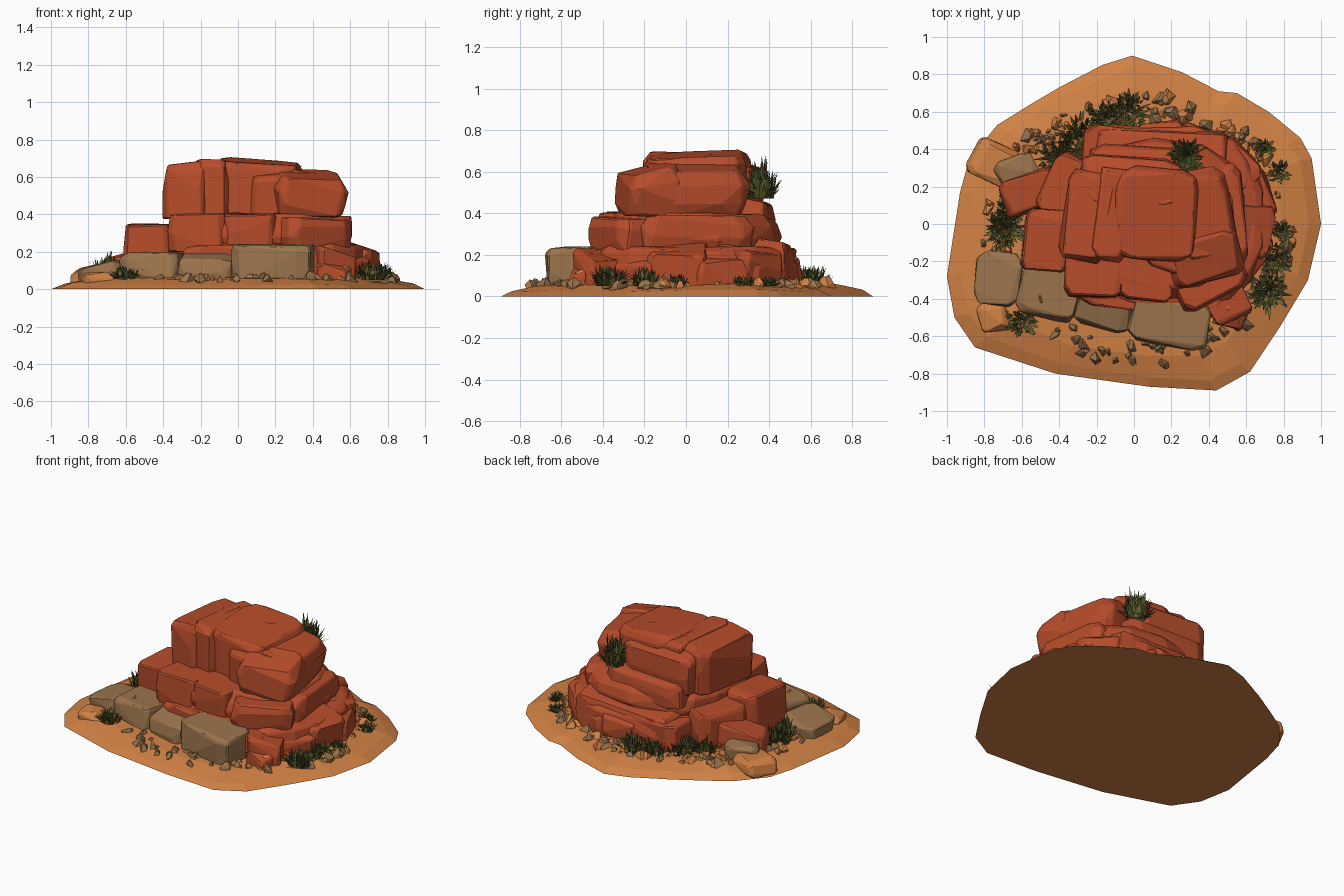
import bpy, bmesh, math, random
from mathutils import Vector

random.seed(7)
cube = bpy.data.objects.get("Cube")
if cube:
    bpy.data.objects.remove(cube, do_unlink=True)


def material(name, *rgb):
    mat = bpy.data.materials.new(name)
    mat.use_nodes = True
    colour = (*rgb, 1)
    mat.diffuse_color = colour
    mat.node_tree.nodes["Principled BSDF"].inputs["Base Color"].default_value = colour
    return mat


SAND = material("orange sand", .64, .22, .058)
RED = material("red sandstone", .47, .073, .024)
TAN = material("tan stone", .33, .175, .073)
DARK_GREEN = material("dark green grass", .065, .08, .018)
OLIVE = material("olive grass", .14, .14, .03)
DRY = material("dry grass", .24, .15, .055)


def finish(name, bm, *mats):
    mesh = bpy.data.meshes.new(name)
    bm.to_mesh(mesh)
    bm.free()
    for mat in mats:
        mesh.materials.append(mat)
    obj = bpy.data.objects.new(name, mesh)
    bpy.context.collection.objects.link(obj)
    return obj


# Height fraction and width scale pairs, from foot to crown
BLOCK = ((0, 1), (.5, 1), (.88, .99), (1, .93))
BULGE = ((0, .92), (.4, 1), (.7, .98), (1, .86))
OVERHANG = ((0, .84), (.3, .94), (.7, 1), (1, .84))
DOME = ((0, .95), (.4, 1), (.75, .93), (1, .68))
SHARD = ((0, 1), (.5, .8), (1, .2))


def rock(name, mat, centre, half, bottom, top, turn=0, sides=8, square=.3,
         tilt=(0, 0), profile=BLOCK, rough=.014, edge=.008):
    """Chipped convex stone with a rounded-box plan."""
    bm = bmesh.new()
    spin = math.radians(turn)
    for level, scale in profile:
        for i in range(sides):
            a = math.tau * (i + .5) / sides
            c, s = math.cos(a), math.sin(a)
            x = math.copysign(abs(c) ** square, c) * half[0] * scale
            y = math.copysign(abs(s) ** square, s) * half[1] * scale
            z = bottom + (top - bottom) * level + level * (tilt[0] * x + tilt[1] * y)
            x, y = (x * math.cos(spin) - y * math.sin(spin),
                    x * math.sin(spin) + y * math.cos(spin))
            chip = [random.uniform(-rough, rough) for _ in range(3)]
            bm.verts.new((centre[0] + x + chip[0], centre[1] + y + chip[1],
                          max(.004, z + chip[2] * .6)))
    bmesh.ops.convex_hull(bm, input=bm.verts[:])
    bmesh.ops.delete(bm, geom=[v for v in bm.verts if not v.link_faces], context='VERTS')
    bmesh.ops.dissolve_limit(bm, angle_limit=math.radians(7),
                             verts=bm.verts[:], edges=bm.edges[:])
    bmesh.ops.recalc_face_normals(bm, faces=bm.faces[:])
    obj = finish(name, bm, mat)
    if edge:
        bevel = obj.modifiers.new("chipped edges", 'BEVEL')
        bevel.width = edge
        bevel.segments = 1
        bevel.limit_method = 'ANGLE'
        bevel.angle_limit = math.radians(28)


# Sand mound
OUTLINE = ((1, 0), (.95, .35), (.89, .46), (.72, .6), (.55, .7), (.45, .71), (.26, .81),
           (-.01, .9), (-.17, .85), (-.4, .73), (-.57, .63), (-.73, .53), (-.88, .35),
           (-.93, .17), (-1, -.28), (-.96, -.5), (-.85, -.66), (-.42, -.8), (.08, -.87),
           (.44, -.89), (.62, -.79), (.78, -.55), (.93, -.3))
bm = bmesh.new()
rings = []
for scale, height in ((1, 0), (.93, .028), (.8, .055), (.55, .07)):
    wobble = .014 if 0 < height < .06 else 0
    rings.append([bm.verts.new((x * scale + random.uniform(-wobble, wobble),
                                y * scale + random.uniform(-wobble, wobble),
                                height + random.uniform(-wobble, wobble) * .6))
                  for x, y in OUTLINE])
for low, high in zip(rings, rings[1:]):
    for i in range(len(low)):
        j = (i + 1) % len(low)
        bm.faces.new((low[i], low[j], high[j], high[i]))
bm.faces.new(rings[-1])
bm.faces.new(rings[0][::-1])
finish("sand_mound", bm, SAND)

# Lower red tier with a ring of buttresses on the left side and back
rock("lower_tier", RED, (.18, .03), (.52, .49), .02, .24, sides=16, square=.75)
for i, angle in enumerate(range(-38, 125, 27)):
    a = math.radians(angle)
    rock(f"lower_buttress_{i}", RED, (.2 + .43 * math.cos(a), .04 + .38 * math.sin(a)),
         (.12, .14), .02, random.uniform(.2, .24), turn=angle, tilt=(-.3, 0))
rock("lower_back_block", RED, (-.1, .36), (.18, .16), .02, .23, turn=-8)
rock("lower_back_slab", RED, (.15, .4), (.36, .11), .02, .27, turn=-3, tilt=(0, -.2))
rock("lower_front_block", RED, (.1, -.3), (.4, .18), .02, .23, turn=-6)
rock("corner_rock_large", RED, (.5, -.42), (.11, .1), .02, .2, turn=25, tilt=(-.3, 0))
rock("corner_rock_small", RED, (.52, -.49), (.08, .06), .02, .13, turn=-15, tilt=(-.4, .3))
rock("side_block_front", RED, (-.47, -.09), (.13, .17), .02, .345, turn=-6)
rock("side_block_back", RED, (-.55, .17), (.16, .1), .02, .2, turn=20, tilt=(.25, 0))
rock("side_block_inner", RED, (-.36, .19), (.12, .17), .02, .3, turn=-25)

# Middle red tier
rock("middle_tier", RED, (.12, .02), (.48, .43), .2, .4, sides=14, square=.8, profile=BULGE)
rock("middle_front_left", RED, (-.21, -.25), (.155, .14), .2, .4, turn=-4)
rock("middle_front_centre", RED, (.07, -.28), (.14, .13), .2, .405, turn=-5)
rock("middle_front_right", RED, (.38, -.26), (.2, .16), .21, .38, turn=28, profile=BULGE)
rock("middle_side_slab", RED, (.46, .04), (.14, .28), .22, .39, turn=6, profile=BULGE)
rock("back_ledge", RED, (.05, .29), (.29, .12), .3, .47, turn=-3, tilt=(0, -.3))

# Top red tier
rock("top_left_slab", RED, (-.25, .04), (.12, .24), .38, .675, turn=-9, tilt=(.1, 0))
rock("top_middle_slab", RED, (-.12, .05), (.09, .25), .38, .69, turn=-5)
rock("top_crown", RED, (.12, .05), (.23, .25), .38, .68, sides=12, square=.45,
     turn=-3, tilt=(-.08, .03))
rock("top_back", RED, (-.02, .23), (.26, .13), .38, .65, turn=-4, tilt=(0, -.3))
rock("top_shoulder", RED, (.36, .04), (.18, .26), .38, .625, sides=12, square=.55,
     turn=8, tilt=(-.2, 0), profile=OVERHANG)
rock("top_front_corner", RED, (.38, -.18), (.2, .14), .385, .61, turn=14,
     tilt=(-.05, .25), profile=OVERHANG)
rock("top_front_wedge", RED, (.2, -.16), (.12, .09), .38, .62, turn=-20, tilt=(0, .2))

# Tan blocks along the front and right
rock("tan_block_left", TAN, (-.45, -.36), (.16, .14), .02, .19, turn=-14)
rock("tan_block_centre", TAN, (-.16, -.45), (.14, .11), .02, .18, turn=-14, tilt=(0, .3))
rock("tan_block_right", TAN, (.19, -.52), (.215, .13), .02, .235, turn=-12)
rock("tan_outer_block", TAN, (-.73, -.29), (.12, .14), .02, .135, turn=-8, square=.45,
     tilt=(.2, 0))
rock("tan_back_block", TAN, (-.63, .29), (.1, .07), .02, .14, turn=25)
rock("orange_back_rock", SAND, (-.75, .33), (.13, .11), .02, .105, turn=-25, profile=DOME)
rock("orange_front_rock", SAND, (-.75, -.5), (.08, .08), .02, .085, turn=15, profile=DOME)

# Loose shards around the foot
for i in range(190):
    a = random.uniform(0, math.tau)
    reach = random.uniform(.93, 1.12)
    size = random.uniform(.014, .036)
    sandy = math.sin(a) > -.3 and random.random() < .5
    rock(f"loose_shard_{i}", SAND if sandy else TAN,
         (.02 + .74 * reach * math.cos(a), -.03 + .65 * reach * math.sin(a)),
         (size * 1.5, size), .035, .055 + size * .9, turn=random.uniform(0, 180),
         sides=4, square=.9, profile=SHARD, rough=size * .45, edge=0)

# Orange chips resting on the ledges
for i, spot in enumerate(((.24, -.24, .595), (.3, -.39, .35), (.5, -.45, .19),
                          (.05, -.42, .225), (.56, -.25, .34), (.45, -.52, .12),
                          (.57, -.5, .11), (-.5, -.4, .185))):
    rock(f"ledge_chip_{i}", SAND, spot[:2], (.04, .014), spot[2], spot[2] + .018,
         turn=40 * i, sides=4, square=.9, profile=SHARD, rough=.006, edge=0)


def tuft(name, x, y, z, radius, height, blades):
    """Clump of bent, pointed blades."""
    bm = bmesh.new()
    for _ in range(blades):
        a = random.uniform(0, math.tau)
        out = Vector((math.cos(a), math.sin(a), 0))
        side = Vector((-out.y, out.x, 0)) * random.uniform(.005, .01)
        lean = random.random()
        root = Vector((x, y, z)) + out * radius * .6 * random.random()
        tall = height * random.uniform(.45, 1) * (1 - .6 * lean * lean)
        up = Vector((0, 0, tall))
        bend = root + out * radius * lean * .3 + up * .6
        tip = root + out * radius * lean * .65 + up
        p = [bm.verts.new(v) for v in (root - side, root + side, bend + side, bend - side, tip)]
        shade = random.choice((0, 0, 0, 1, 1, 2))
        for face in (bm.faces.new(p[:4]), bm.faces.new((p[3], p[2], p[4]))):
            face.material_index = shade
    finish(name, bm, DARK_GREEN, OLIVE, DRY)


# Grass
for i, (x, y, radius, height) in enumerate((
        (-.4, .36, .13, .12), (-.29, .46, .13, .12), (-.03, .59, .13, .11), (-.16, .56, .1, .1),
        (-.69, -.03, .12, .13), (-.66, .07, .08, .1), (-.6, -.52, .1, .08),
        (.72, -.37, .12, .11), (.75, -.19, .1, .1), (.79, -.04, .06, .07),
        (.78, .28, .07, .06), (.7, .4, .06, .05))):
    tuft(f"grass_tuft_{i}", x, y, .05, radius, height, int(radius * 1300))
tuft("tall_grass", -.69, -.1, .1, .06, .15, 12)
tuft("ledge_grass", .28, .36, .47, .11, .16, 160)
tuft("ledge_grass_tips", .28, .36, .52, .09, .17, 50)
